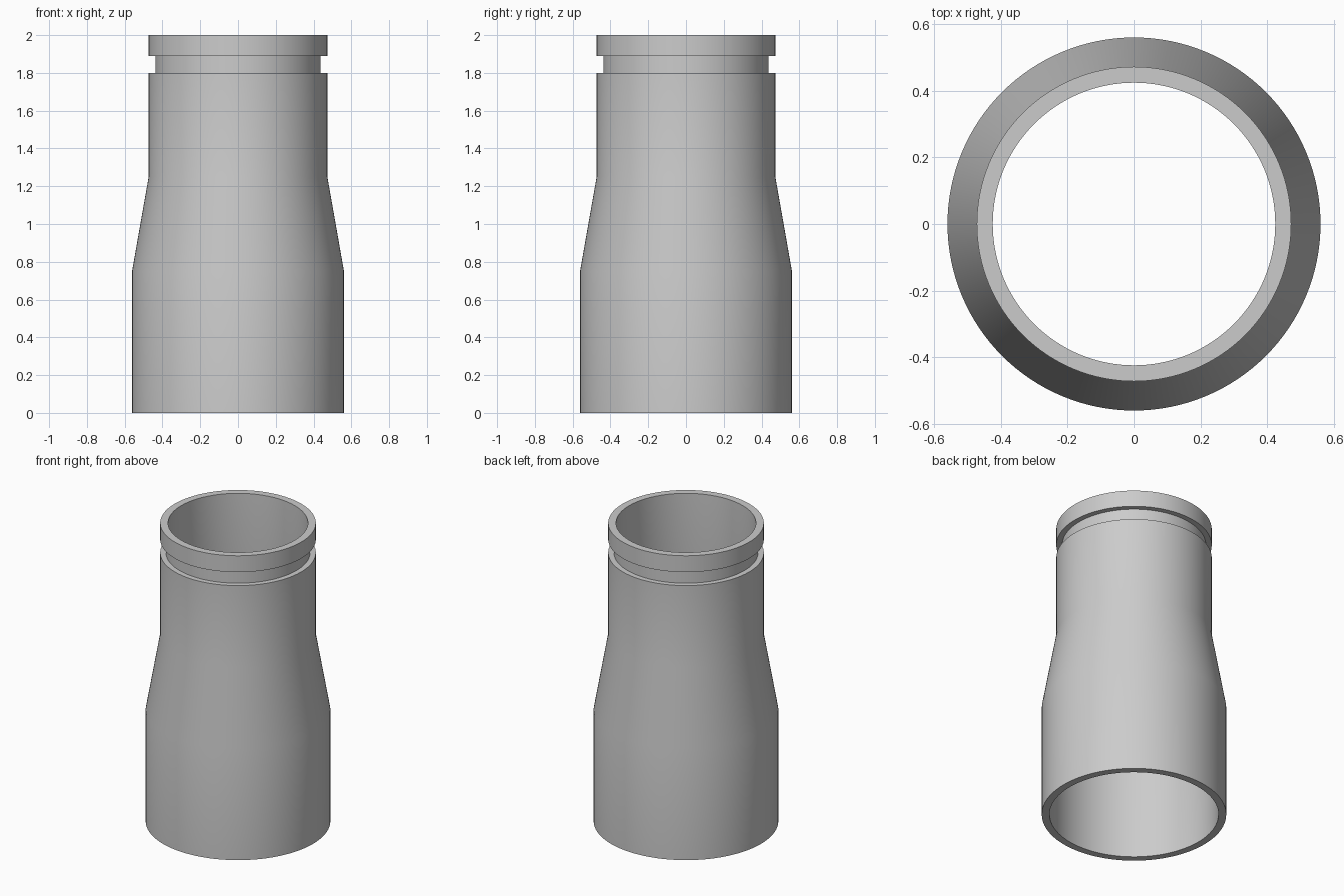
import bpy
import bmesh
from math import cos, sin, tau, radians

cube = bpy.data.objects.get("Cube")
if cube:
    bpy.data.objects.remove(cube, do_unlink=True)

SEGMENTS = 128

# Plain grey metal
grey = bpy.data.materials.new("grey metal")
grey.use_nodes = True
colour = (0.6, 0.6, 0.6, 1)
grey.diffuse_color = colour
grey.node_tree.nodes["Principled BSDF"].inputs["Base Color"].default_value = colour


def lathe(name, profile):
    """Revolve a closed (radius, height) profile around z."""
    bm = bmesh.new()
    rings = [[bm.verts.new((r * cos(tau * i / SEGMENTS), r * sin(tau * i / SEGMENTS), z))
              for i in range(SEGMENTS)] for r, z in profile]
    for a, b in zip(rings, rings[1:] + rings[:1]):
        for i in range(SEGMENTS):
            j = (i + 1) % SEGMENTS
            bm.faces.new((a[i], a[j], b[j], b[i]))
    bmesh.ops.recalc_face_normals(bm, faces=bm.faces)
    mesh = bpy.data.meshes.new(name)
    bm.to_mesh(mesh)
    bm.free()
    mesh.materials.append(grey)
    obj = bpy.data.objects.new(name, mesh)
    bpy.context.collection.objects.link(obj)
    return obj


# Hollow reducer: wide base, taper, narrow neck with a coupling groove
outer = [(0.561, 0), (0.561, 0.75), (0.473, 1.25), (0.473, 1.80),
         (0.438, 1.80), (0.438, 1.89), (0.473, 1.89), (0.473, 2.0)]
bore = [(0.425, 2.0), (0.425, 1.25), (0.514, 0.75), (0.514, 0)]
reducer = lathe("grooved_reducer_pipe", outer + bore)

bpy.ops.object.select_all(action="DESELECT")
reducer.select_set(True)
bpy.context.view_layer.objects.active = reducer
bpy.ops.object.shade_smooth_by_angle(angle=radians(30))
